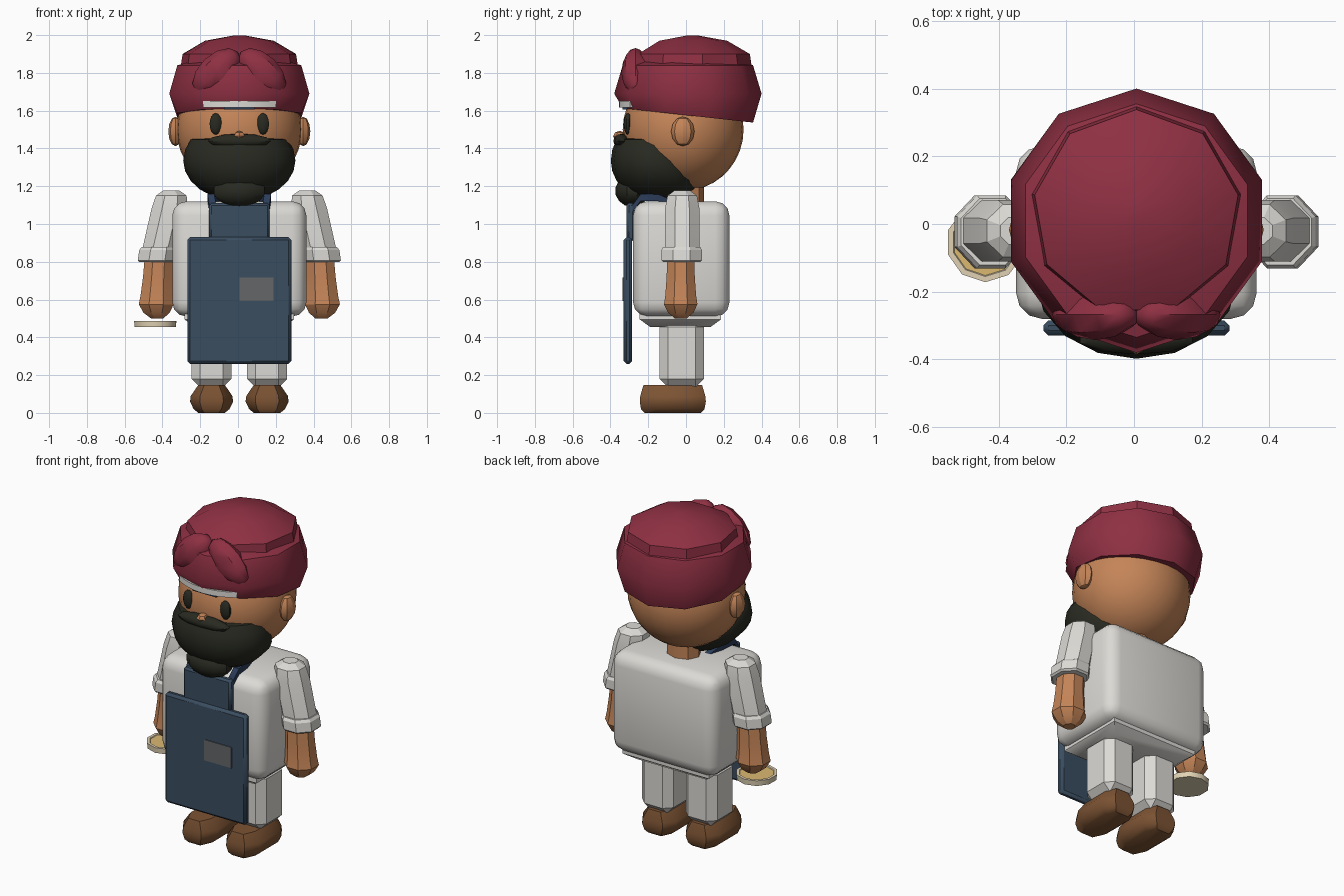
import bpy, bmesh, math
from mathutils import Matrix, Vector

if "Cube" in bpy.data.objects:
    bpy.data.objects.remove(bpy.data.objects["Cube"])


def material(name, hex_code):
    m = bpy.data.materials.new(name)
    srgb = [int(hex_code[i:i + 2], 16) / 255 for i in (0, 2, 4)]
    m.diffuse_color = [((c + .055) / 1.055) ** 2.4 if c > .04 else c / 12.92 for c in srgb] + [1]
    m.use_nodes = True
    m.node_tree.nodes["Principled BSDF"].inputs["Base Color"].default_value = m.diffuse_color
    return m


RED = material("turban_red", "8f3043")
SKIN = material("skin", "c58558")
WHITE = material("cloth_white", "dcdad5")
DARK = material("beard_black", "282a21")
BLUE = material("apron_blue", "3a4d60")
NAVY = material("strap_navy", "2c3d5a")
BROWN = material("shoe_brown", "7c5333")
GREY = material("pocket_grey", "636668")
GOLD = material("bread_gold", "dcb871")
CREAM = material("rim_cream", "e0d2b4")
X0 = 0.007  # the figure sits slightly right of the centre, balancing the disc


def finish(name, bm, mat, angle=40):
    bmesh.ops.recalc_face_normals(bm, faces=bm.faces)
    me = bpy.data.meshes.new(name)
    bm.to_mesh(me)
    bm.free()
    me.materials.append(mat)
    me.shade_smooth()
    me.set_sharp_from_angle(angle=math.radians(angle))
    ob = bpy.data.objects.new(name, me)
    ob.location.x = X0
    bpy.context.collection.objects.link(ob)
    return ob


def skin_rings(name, rings, mat, angle=40):
    """Bridge closed rings of points and cap both ends."""
    bm = bmesh.new()
    vs = [[bm.verts.new(p) for p in r] for r in rings]
    n = len(vs[0])
    for a, b in zip(vs, vs[1:]):
        for i in range(n):
            bm.faces.new((a[i], a[(i + 1) % n], b[(i + 1) % n], b[i]))
    bm.faces.new(vs[0])
    bm.faces.new(vs[-1])
    return finish(name, bm, mat, angle)


def ring(cx, cy, z, rx, ry, n=8, phase=0.0, tilt=0.0):
    pts = []
    for i in range(n):
        a = phase + 2 * math.pi * i / n
        y = ry * math.sin(a)
        pts.append((cx + rx * math.cos(a), cy + y, z - tilt * y))
    return pts


def box(name, lo, hi, mat, bevel=0.0, seg=1, angle=40):
    bm = bmesh.new()
    lo, hi = Vector(lo), Vector(hi)
    bmesh.ops.create_cube(bm, size=1, matrix=Matrix.Translation((lo + hi) / 2)
                          @ Matrix.Diagonal((*(hi - lo), 1)))
    if bevel:
        bmesh.ops.bevel(bm, geom=bm.edges[:], offset=bevel, segments=seg,
                        profile=.5, affect='EDGES')
    return finish(name, bm, mat, angle)


def ball(name, c, r, mat, u=10, v=7, roll=0.0, shape=None, angle=40):
    bm = bmesh.new()
    bmesh.ops.create_uvsphere(bm, u_segments=u, v_segments=v, radius=1)
    bm.transform(Matrix.Translation(c) @ Matrix.Rotation(roll, 4, 'Y') @ Matrix.Diagonal((*r, 1)))
    if shape:
        for w in bm.verts:
            shape(w.co)
    return finish(name, bm, mat, angle)


# Head, neck, nose
ball("head", (0, -.015, 1.5), (.332, .32, .325), SKIN, 28, 18)
skin_rings("neck", [ring(0, .01, z, .1, .085) for z in (1.05, 1.3)], SKIN)
ball("nose", (0, -.35, 1.465), (.032, .036, .028), SKIN, 6, 4)

# Turban: wide lower wrap, raised crown, crossing folds
up = math.pi / 2
skin_rings("turban_wrap", [ring(0, .01, z, r, r, 10, up, t) for z, r, t in
           ((1.575, .345, .11), (1.69, .39, 0), (1.84, .345, 0), (1.88, .2, 0))], RED, 50)
skin_rings("turban_crown", [ring(0, .033, z, r, r, 9, up) for z, r in
           ((1.8, .32), (1.9, .305), (1.97, .185), (1.998, .03))], RED, 35)
band = []
for k in range(9):
    a = math.radians(-34 + 8.5 * k)
    band.append([(r * math.sin(a), -r * math.cos(a) - .01, z)
                 for r, z in ((.31, 1.618), (.345, 1.618), (.345, 1.652), (.31, 1.652))])
skin_rings("forehead_band", band, WHITE)
skin_rings("forehead_lining", [[(x, -.335, 1.605), (x, -.31, 1.605), (x, -.31, 1.62),
                                (x, -.335, 1.62)] for x in (-.08, .08)], NAVY)


# Beard: an ellipsoid with flat top and swept-back lower edge
def shape_beard(p):
    dz = p.z - 1.335
    if p.y > -.17:
        p.y -= .4 * dz
    if dz < 0:
        p.z = 1.335 + dz * .95
    p.z = min(p.z, 1.455)


ball("beard", (0, -.17, 1.335), (.297, .228, .225), DARK, 16, 12, shape=shape_beard)
ball("chin_beard", (0, -.285, 1.175), (.145, .09, .085), DARK, 10, 7)
ball("moustache", (0, -.34, 1.44), (.175, .045, .038), DARK, 10, 6)

# Torso and hips
box("torso", (-.355, -.28, .51), (.355, .23, 1.12), WHITE, .075, 3, 45)
skin_rings("hips", [[(sx * x, sy * y - .03, z) for sx, sy in ((1, 1), (-1, 1), (-1, -1), (1, -1))]
           for x, y, z in ((.235, .16, .455), (.29, .215, .495), (.29, .215, .54))], WHITE)

# Apron with bib, pocket plate
box("apron_skirt", (-.275, -.33, .26), (.275, -.285, .93), BLUE, .015)
box("apron_bib", (-.16, -.315, .91), (.16, -.272, 1.11), BLUE, .012)
box("apron_pocket", (0, -.335, .592), (.182, -.328, .718), GREY)

for s, side in ((-1, "left"), (1, "right")):
    # Head details
    ball(side + "_eye", (s * .125, -.308, 1.53), (.034, .022, .057), DARK, 10, 8)
    ball(side + "_ear", (s * .338, -.017, 1.49), (.038, .062, .078), SKIN, 8, 6, angle=25)
    ball(side + "_turban_fold", (s * .12, -.268, 1.805), (.092, .075, .155), RED, 8, 6, -s * .8)

    # Apron strap running from the bib over the shoulder
    path = ((.14, -.285, 1.08), (.15, -.24, 1.14), (.14, -.15, 1.14), (.11, -.05, 1.1))
    skin_rings(side + "_strap", [[(s * (x + dx), y, z + dz) for dx, dz in
               ((-.018, -.018), (.018, -.018), (.018, .018), (-.018, .018))]
               for x, y, z in path], NAVY)

    # Sleeve, cuff, forearm with hand
    ph = math.pi / 8
    skin_rings(side + "_sleeve", [ring(s * x, -.02, z, r, r * .96, 8, ph) for x, z, r in
               ((.36, 1.178, .045), (.36, 1.15, .088), (.37, 1.08, .103), (.42, .86, .103))],
               WHITE, 25)
    skin_rings(side + "_cuff", [ring(s * x, -.023, z, r, r * 1.06, 8, ph) for x, z, r in
               ((.425, .878, .1), (.428, .862, .11), (.436, .808, .11), (.436, .798, .1))],
               WHITE, 25)
    skin_rings(side + "_forearm", [ring(s * x, -.028, z, r, r * .96, 8, ph) for x, z, r in
               ((.425, .85, .08), (.432, .72, .084), (.438, .62, .092), (.44, .575, .1),
                (.438, .53, .075), (.435, .5, .035))], SKIN, 25)

    # Trouser leg and shoe
    box(side + "_leg", (s * .147 - .106, -.14, .135), (s * .147 + .106, .095, .5), WHITE, .045, 1, 25)
    skin_rings(side + "_shoe", [[(s * .147 + x * w, -.07 + y * d, z) for x, y in
               ((1, .6), (.6, 1), (-.6, 1), (-1, .6), (-1, -.55), (-.55, -1), (.55, -1), (1, -.55))]
               for w, d, z in ((.07, .15, 0), (.095, .168, .02), (.114, .175, .06),
                               (.11, .172, .09), (.07, .155, .148))], BROWN)

# Flat disc under one hand: cream rim, inset gold top
disc = skin_rings("disc", [ring(-.445, -.055, z, r, r, 10, .3) for z, r in
                  ((.455, .115), (.487, .117), (.487, .1), (.482, .097))], CREAM)
disc.data.materials.append(GOLD)
for p in disc.data.polygons:
    if p.normal.z > .9 and p.area > .01:
        p.material_index = 1
